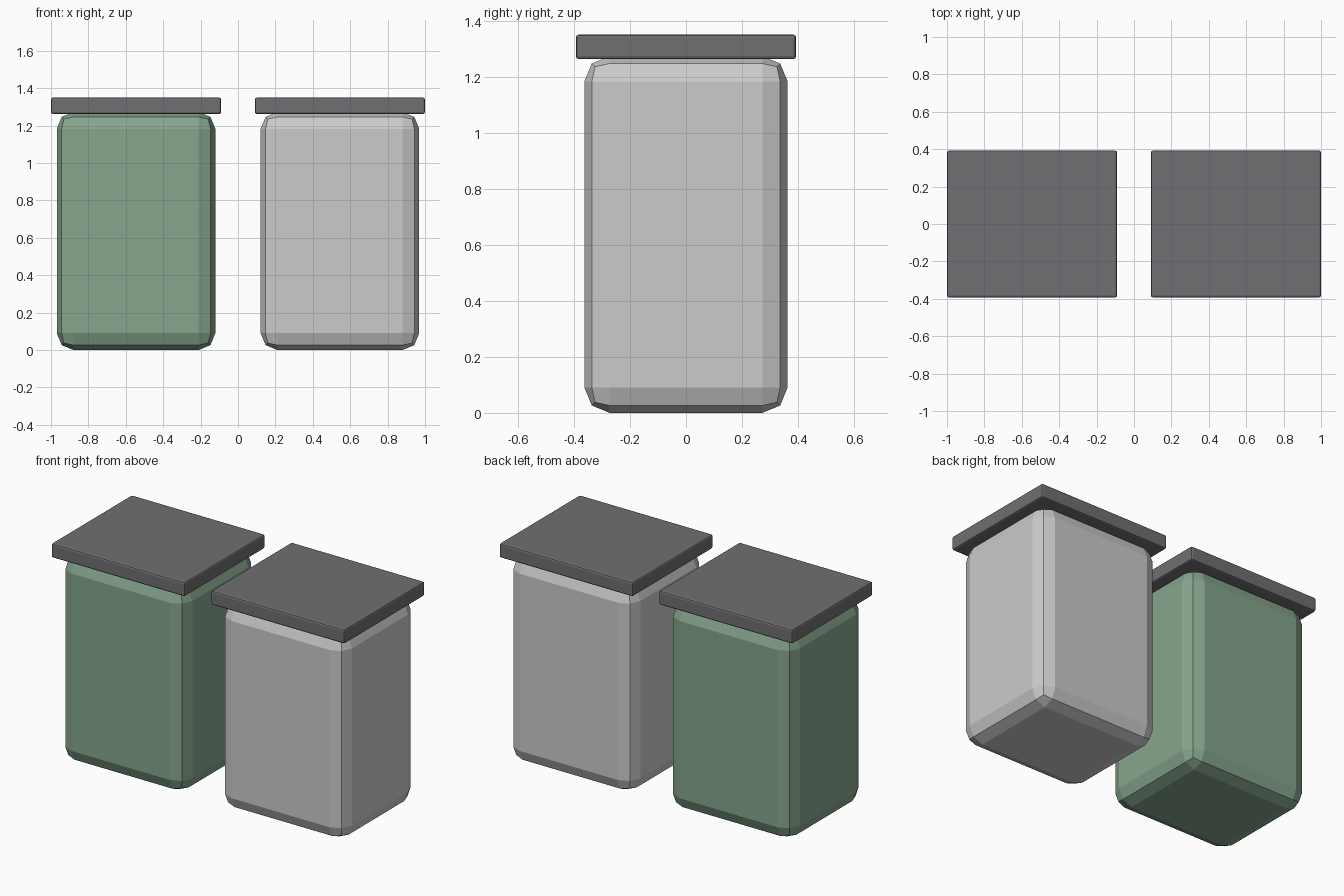
import bpy

if "Cube" in bpy.data.objects:
    bpy.data.objects.remove(bpy.data.objects["Cube"])


def material(name, rgb):
    m = bpy.data.materials.new(name)
    m.diffuse_color = (*rgb, 1)
    m.use_nodes = True
    m.node_tree.nodes["Principled BSDF"].inputs["Base Color"].default_value = m.diffuse_color
    return m


def box(name, x, z0, z1, width, depth, bevel, mat=None):
    """Flat-shaded box with two-step bevelled edges."""
    bpy.ops.mesh.primitive_cube_add(size=1, location=(x, 0, (z0 + z1) / 2))
    ob = bpy.context.object
    ob.name = name
    ob.dimensions = (width, depth, z1 - z0)
    bpy.ops.object.transform_apply(location=False, rotation=False, scale=True)
    mod = ob.modifiers.new("edge_bevel", 'BEVEL')
    mod.width = bevel
    mod.segments = 2
    mod.limit_method = 'NONE'
    if mat:
        ob.data.materials.append(mat)
    return ob


green = material("green_plastic", (0.24, 0.38, 0.27))
dark = material("dark_lid", (0.16, 0.16, 0.17))

# Two bins side by side: green on the left, grey on the right
for side, x, mat in (("left", -0.545, green), ("right", 0.545, None)):
    # Rounded bin body
    box(side + "_bin_body", x, 0, 1.273, 0.848, 0.725, 0.09, mat)
    # Overhanging flat lid
    box(side + "_bin_lid", x, 1.262, 1.35, 0.91, 0.786, 0.011, dark)
